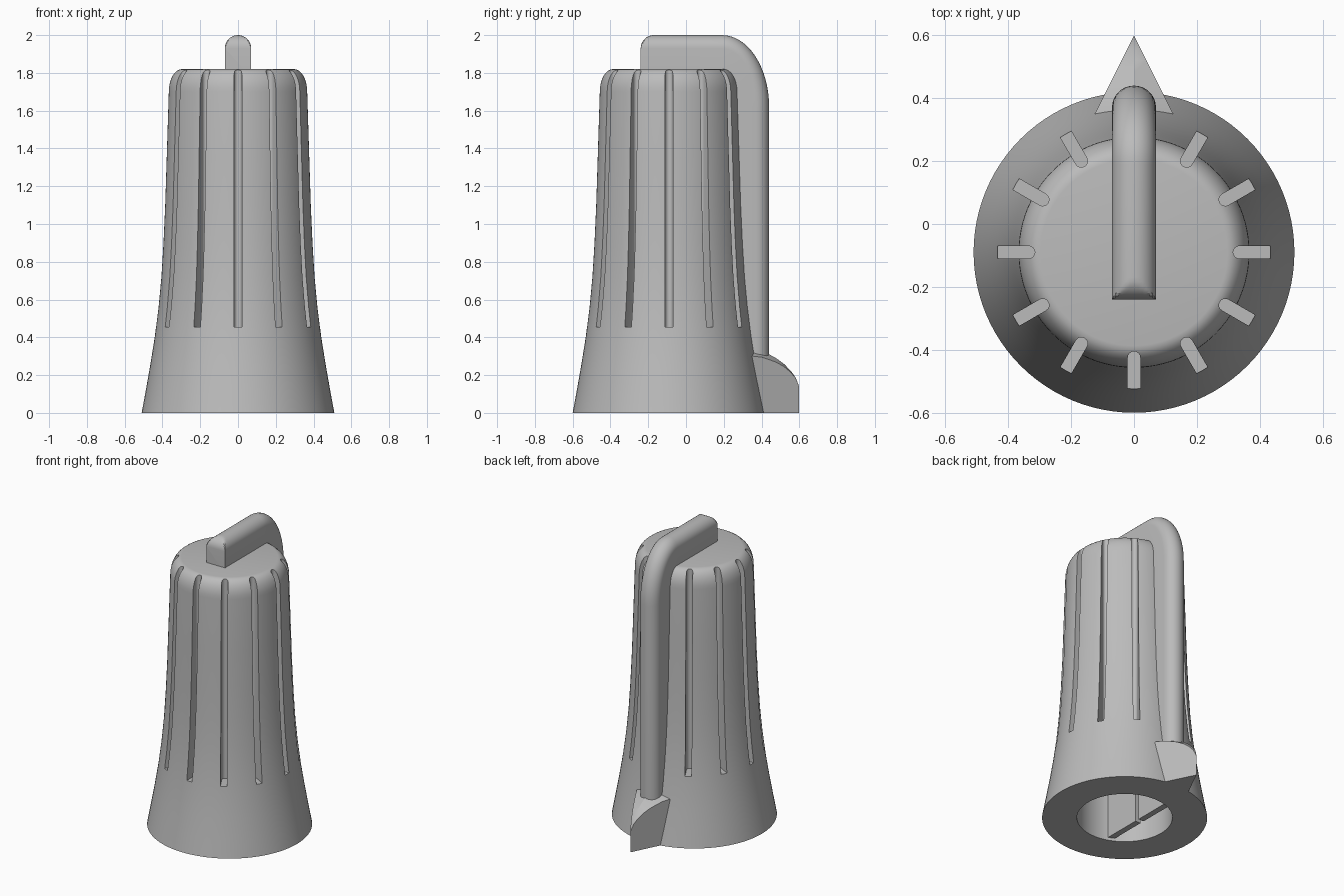
import bpy, bmesh
from math import sin, cos, pi, sqrt, radians
from mathutils import Vector, Matrix

cube = bpy.data.objects.get("Cube")
if cube:
    bpy.data.objects.remove(cube, do_unlink=True)

grey = bpy.data.materials.new("knob_grey")
grey.use_nodes = True
grey.diffuse_color = (0.5, 0.5, 0.5, 1)
grey.node_tree.nodes["Principled BSDF"].inputs["Base Color"].default_value = (0.5, 0.5, 0.5, 1)

AXIS_Y = -0.09


def finish(name, bm, smooth=True):
    bmesh.ops.recalc_face_normals(bm, faces=bm.faces)
    mesh = bpy.data.meshes.new(name)
    bm.to_mesh(mesh)
    bm.free()
    ob = bpy.data.objects.new(name, mesh)
    bpy.context.collection.objects.link(ob)
    mesh.materials.append(grey)
    if smooth:
        smooth_object(ob)
    return ob


def smooth_object(ob):
    bpy.ops.object.select_all(action="DESELECT")
    ob.select_set(True)
    bpy.context.view_layer.objects.active = ob
    bpy.ops.object.shade_smooth_by_angle(angle=radians(30))


def loft(bm, rings):
    """Join rings of equal length and cap both ends."""
    loops = [[bm.verts.new(p) for p in ring] for ring in rings]
    n = len(loops[0])
    for a, b in zip(loops, loops[1:]):
        for i in range(n):
            j = (i + 1) % n
            bm.faces.new((a[i], a[j], b[j], b[i]))
    bm.faces.new(loops[0])
    bm.faces.new(loops[-1])


# Knob body: flared skirt, rounded cap and blind bore, as one turned solid
flare = [(0.51, 0), (0.488, 0.12), (0.465, 0.25), (0.441, 0.4), (0.421, 0.56),
         (0.406, 0.72), (0.395, 0.9), (0.386, 1.1), (0.378, 1.35), (0.367, 1.7)]
cap = [(0.297 + 0.07 * cos(a), 1.70 + 0.12 * sin(a))
       for a in (pi / 2 * i / 8 for i in range(1, 9))]
bore = [(0, 1.5), (0.295, 1.5), (0.295, 0)]
profile = flare + cap + [(0, 1.82)]

bm = bmesh.new()
for pts in (profile, bore, [(0.295, 0), (0.51, 0)]):
    verts = [bm.verts.new((r, 0, z)) for r, z in pts]
    edges = [bm.edges.new(pair) for pair in zip(verts, verts[1:])]
    bmesh.ops.spin(bm, geom=verts + edges, cent=(0, 0, 0), axis=(0, 0, 1),
                   angle=2 * pi, steps=96, use_duplicate=False)
bmesh.ops.remove_doubles(bm, verts=bm.verts, dist=0.0005)
bmesh.ops.translate(bm, verts=bm.verts, vec=(0, AXIS_Y, 0))
body = finish("knob_body", bm, smooth=False)

# Grip grooves: round-ended slots every 30 degrees, none behind the pointer
bm = bmesh.new()
slot = [(0.6, -0.02)] + [(0.335 - 0.02 * cos(a), 0.02 * sin(a))
        for a in (-pi / 2 + pi * i / 8 for i in range(9))] + [(0.6, 0.02)]
for k in range(1, 12):
    turn = Matrix.Translation((0, AXIS_Y, 0)) @ Matrix.Rotation(pi / 2 + k * pi / 6, 4, "Z")
    loft(bm, [[turn @ Vector((x, y, z)) for x, y in slot] for z in (0.455, 2.1)])
cutter = finish("groove_cutter", bm, smooth=False)
cutter.hide_render = True
cutter.hide_viewport = True

mod = body.modifiers.new("grooves", "BOOLEAN")
mod.operation = "DIFFERENCE"
mod.solver = "EXACT"
mod.object = cutter
bpy.context.view_layer.objects.active = body
bpy.ops.object.modifier_apply(modifier=mod.name)
bpy.data.objects.remove(cutter, do_unlink=True)
smooth_object(body)

# Pointer bar: full-round bar over the cap, bending down the back
HALF = 0.07
stations = []  # outer point, inner point, drop of the rounded front end
for i in range(9):
    t = HALF * (1 - cos(pi / 2 * i / 8))
    y = -0.24 + t
    drop = HALF - sqrt(max(0, HALF ** 2 - (HALF - t) ** 2))
    stations.append(((y, 2.0), (y, 1.78), drop))
for i in range(17):
    a = pi / 2 * (1 - i / 16)
    stations.append(((0.19 + 0.25 * cos(a), 1.62 + 0.38 * sin(a)),
                     (0.19 + 0.04 * cos(a), 1.62 + 0.16 * sin(a)), 0))
stations.append(((0.44, 0.26), (0.23, 0.26), 0))

rings = []
for outer, inner, drop in stations:
    o, n = Vector((0, *outer)), Vector((0, *inner))
    inward = (n - o).normalized()
    ring = [n + Vector((-HALF, 0, 0))]
    for i in range(17):
        a = pi * i / 16
        depth = max(HALF * (1 - sin(a)), drop)
        ring.append(o + inward * depth + Vector((-HALF * cos(a), 0, 0)))
    ring.append(n + Vector((HALF, 0, 0)))
    rings.append(ring)
bm = bmesh.new()
loft(bm, rings)
finish("pointer_bar", bm)

# Pointer tip: tapering wedge at the foot with a ridged, curved top
bm = bmesh.new()
ridge = [(0.32, 0.35), (0.355, 0.343), (0.4, 0.33), (0.44, 0.31), (0.48, 0.288),
         (0.52, 0.258), (0.555, 0.222), (0.58, 0.188), (0.599, 0.14)]
rings = []
for y, z in ridge:
    w = 0.5 * (0.6 - y)
    edge = z - 0.35 * w
    rings.append([(-w, y, 0), (-w, y, edge), (0, y, z), (w, y, edge), (w, y, 0)])
loft(bm, rings)
finish("pointer_tip", bm)

# Split web across the bore that grips the shaft
for name, y0, y1 in (("bore_web_front", -0.28, -0.015), ("bore_web_back", 0.015, 0.28)):
    bm = bmesh.new()
    loft(bm, [[(x, AXIS_Y + y, z) for x, y in
               ((-0.14, y0), (-0.10, y0), (-0.10, y1), (-0.14, y1))] for z in (0.02, 1.51)])
    finish(name, bm, smooth=False)
